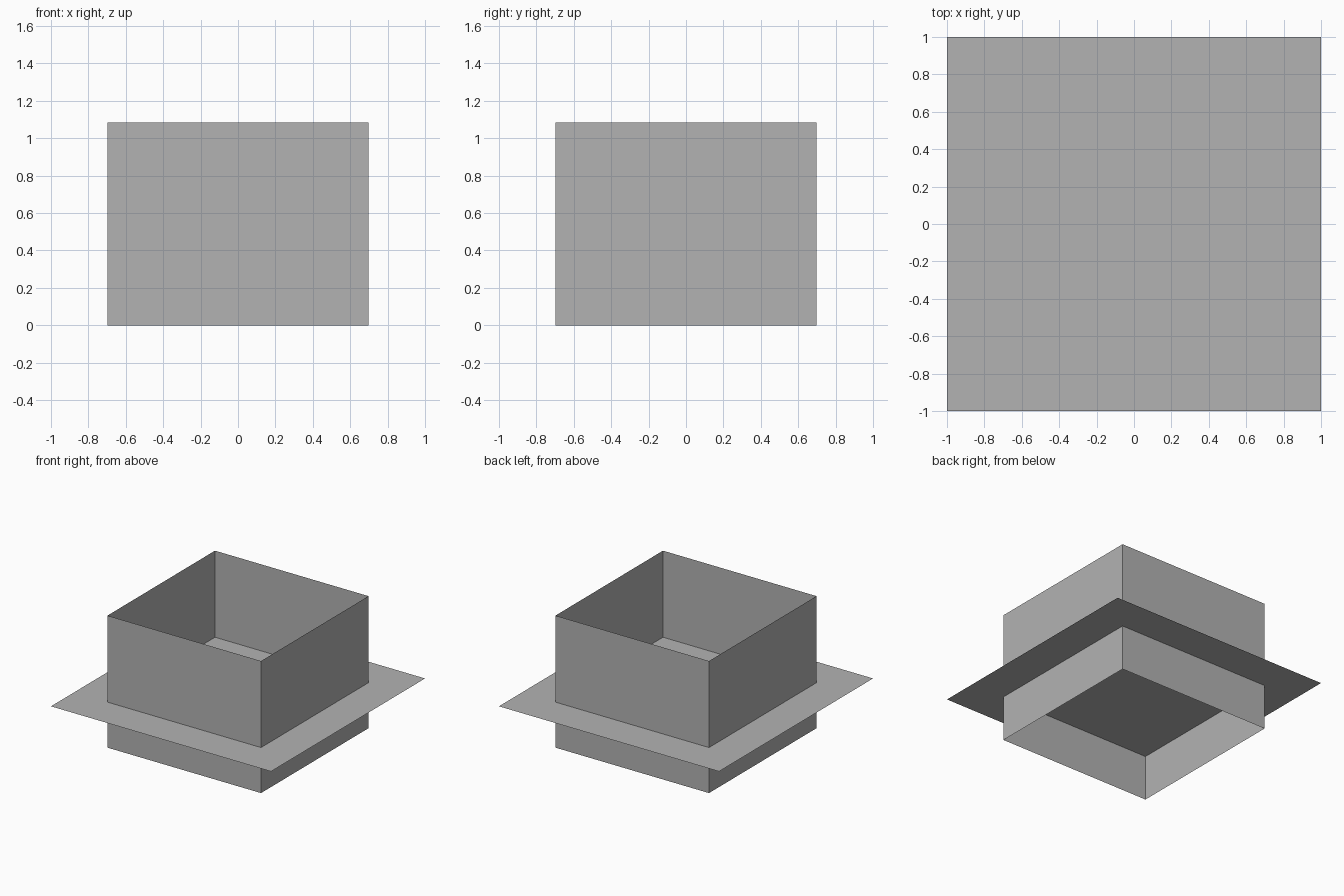
import bpy
import bmesh

cube = bpy.data.objects.get("Cube")
if cube:
    bpy.data.objects.remove(cube, do_unlink=True)

HALF, HEIGHT, SHELF_Z = 0.698, 1.085, 0.374

grey = bpy.data.materials.new("plain grey")
grey.use_nodes = True
colour = (0.45, 0.45, 0.45, 1)
grey.diffuse_color = colour
grey.node_tree.nodes["Principled BSDF"].inputs["Base Color"].default_value = colour


def square(bm, half, z):
    corners = [(-half, -half), (half, -half), (half, half), (-half, half)]
    return [bm.verts.new((x, y, z)) for x, y in corners]


def add_object(name, bm):
    mesh = bpy.data.meshes.new(name)
    bm.to_mesh(mesh)
    bm.free()
    mesh.materials.append(grey)
    obj = bpy.data.objects.new(name, mesh)
    bpy.context.collection.objects.link(obj)


# Four thin walls, open above and below
bm = bmesh.new()
low, high = square(bm, HALF, 0), square(bm, HALF, HEIGHT)
for i in range(4):
    j = (i + 1) % 4
    bm.faces.new((low[i], low[j], high[j], high[i]))
add_object("square_walls", bm)

# Flat sheet passing through the walls
bm = bmesh.new()
bm.faces.new(square(bm, 1, SHELF_Z))
add_object("flat_sheet", bm)
